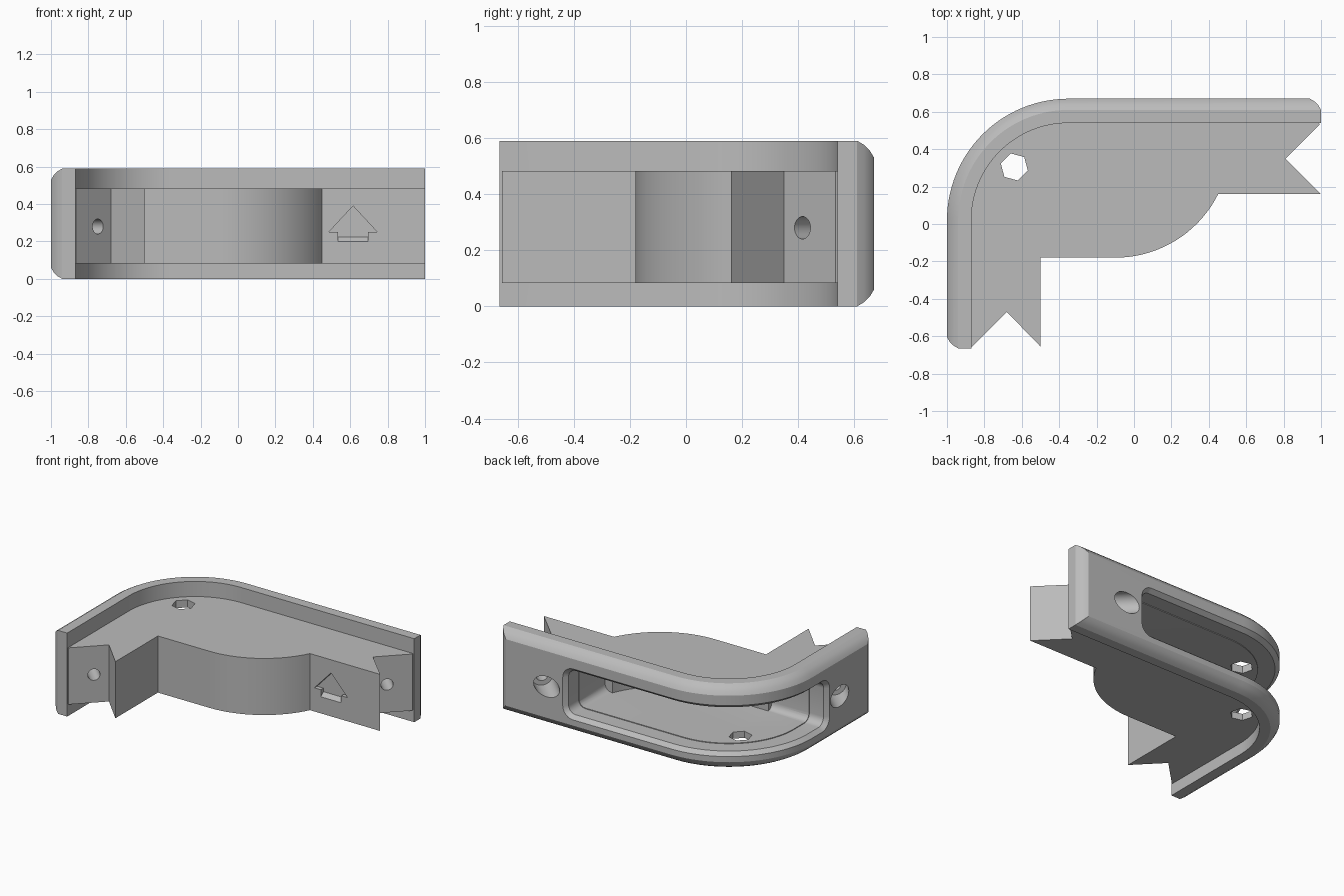
import bpy, bmesh
from math import pi, sin, cos, radians
from mathutils import Vector, Matrix

cube = bpy.data.objects.get("Cube")
if cube:
    bpy.data.objects.remove(cube, do_unlink=True)

grey = bpy.data.materials.new("light_grey")
grey.use_nodes = True
grey.diffuse_color = (0.5, 0.5, 0.5, 1)
grey.node_tree.nodes["Principled BSDF"].inputs["Base Color"].default_value = (0.5, 0.5, 0.5, 1)

R, CX, CY = 0.65, -0.35, 0.02      # outer corner bend
FRONT, LEN_A, LEN_B = -0.665, 0.685, 1.35
ARC = R * pi / 2
MID = 0.28                         # height of slot and screw holes


def along(s, d):
    """Plan point at length s on the outer wall, moved outward by d."""
    if s < LEN_A:
        return (-1 - d, FRONT + s)
    if s > LEN_A + ARC:
        return (CX + s - LEN_A - ARC, CY + R + d)
    a = pi - (s - LEN_A) / R
    return (CX + (R + d) * cos(a), CY + (R + d) * sin(a))


def wall(d, start, end, n=28):
    """Points along the outer wall between two lengths, at offset d."""
    stops = [start] + [LEN_A + ARC * i / n for i in range(n + 1)] + [end]
    return [along(s, d) for s in stops]


def arc(cx, cy, r, a0, a1, n=18):
    return [(cx + r * cos(radians(a0 + (a1 - a0) * i / n)),
             cy + r * sin(radians(a0 + (a1 - a0) * i / n))) for i in range(n + 1)]


def finish(bm, name):
    bmesh.ops.recalc_face_normals(bm, faces=bm.faces)
    mesh = bpy.data.meshes.new(name)
    bm.to_mesh(mesh)
    bm.free()
    mesh.materials.append(grey)
    ob = bpy.data.objects.new(name, mesh)
    bpy.context.collection.objects.link(ob)
    return ob


def prism(points, z0, z1):
    bm = bmesh.new()
    face = bm.faces.new([bm.verts.new((x, y, z0)) for x, y in points])
    new = bmesh.ops.extrude_face_region(bm, geom=[face])["geom"]
    bmesh.ops.translate(bm, verts=[v for v in new if isinstance(v, bmesh.types.BMVert)],
                        vec=(0, 0, z1 - z0))
    return bm


def combine(target, tool, operation):
    mod = target.modifiers.new(operation.lower(), "BOOLEAN")
    mod.operation, mod.solver, mod.object = operation, "EXACT", tool
    bpy.context.view_layer.objects.active = target
    bpy.ops.object.modifier_apply(modifier=mod.name)
    bpy.data.objects.remove(tool, do_unlink=True)


# Outer band with softened outer edges and ends
total = LEN_A + ARC + LEN_B
outer = wall(0, 0, total)
bm = prism(outer + wall(-0.13, 0, total)[::-1], 0, 0.59)
on_outer = {v for v in bm.verts
            if any((v.co.xy - Vector(p)).length < 1e-4 for p in outer)}
ends = [Vector(outer[0]), Vector(outer[-1])]


def soft(e):
    a, b = e.verts
    if a not in on_outer or b not in on_outer:
        return False
    flat = abs(a.co.z - b.co.z) < 1e-5
    return flat or any((a.co.xy - p).length < 1e-4 for p in ends)


bmesh.ops.bevel(bm, geom=[e for e in bm.edges if soft(e)], offset=0.06,
                offset_type="OFFSET", segments=3, profile=0.35, affect="EDGES")
bracket = finish(bm, "corner_bracket")

# Inner body with notched ends and a rounded inside corner
body = [(0.992, 0.532), (0.81, 0.35), (1, 0.16)]
body += arc(-0.1, 0.435, 0.615, -26.5, -90)
body += [(-0.5, -0.18), (-0.5, -0.655), (-0.68, -0.47), (-0.865, -0.655)]
body += wall(-0.08, 0.03, total - 0.03)
combine(bracket, finish(prism(body, 0.083, 0.483), "inner_body"), "UNION")

# Hollow inside the body, rounded at both end walls
END_X, END_Y = 0.465, -0.145
hollow = [(END_X, 0.24)] + arc(-0.1, 0.435, 0.54, -21, -90)
hollow += [(-0.57, -0.105), (-0.57, END_Y)]
hollow += wall(-0.1, END_Y - FRONT, LEN_A + ARC + END_X - CX)
bm = prism(hollow, MID - 0.15, MID + 0.15)
rims = [e for e in bm.edges if abs(e.verts[0].co.z - e.verts[1].co.z) < 1e-5 and
        (all(abs(v.co.x - END_X) < 1e-4 for v in e.verts) or
         all(abs(v.co.y - END_Y) < 1e-4 for v in e.verts))]
bmesh.ops.bevel(bm, geom=rims, offset=0.05, segments=5, profile=0.5, affect="EDGES")
combine(bracket, finish(bm, "hollow_cutter"), "DIFFERENCE")

# Rounded slot through the band, flared at the outside
S0, S1, HALF, CORNER = 0.515, LEN_A + ARC + 0.82, 0.155, 0.055
LEVELS = [(0.03, 0.055), (0, 0.025), (-0.03, 0), (-0.14, 0)]
columns = [(S0 + CORNER, pi - pi / 2 * i / 6) for i in range(7)]
columns += [(LEN_A + ARC * i / 28, pi / 2) for i in range(29)]
columns += [(S1 - CORNER, pi / 2 - pi / 2 * i / 6) for i in range(7)]
bm = bmesh.new()
grid = []
for centre, a in columns:
    column = []
    for d, grow in LEVELS:
        x, y = along(centre + (CORNER + grow) * cos(a), d)
        h = HALF - CORNER + (CORNER + grow) * sin(a)
        column.append([bm.verts.new((x, y, MID + side * h)) for side in (1, -1)])
    grid.append(column)
last = len(LEVELS) - 1
for p, q in zip(grid, grid[1:]):
    for k in range(last):
        for side in (0, 1):
            bm.faces.new((p[k][side], q[k][side], q[k + 1][side], p[k + 1][side]))
    for k in (0, last):
        bm.faces.new((p[k][0], q[k][0], q[k][1], p[k][1]))
for p in (grid[0], grid[-1]):
    for k in range(last):
        bm.faces.new((p[k][0], p[k + 1][0], p[k + 1][1], p[k][1]))
combine(bracket, finish(bm, "slot_cutter"), "DIFFERENCE")

# Hexagonal hole through top and bottom walls
hexagon = arc(-0.64, 0.305, 0.075, 45, 345, 5)
combine(bracket, finish(prism(hexagon, -0.1, 0.8), "hex_cutter"), "DIFFERENCE")

# Diagonal screw holes with wide counterbores from outside
into = Vector((-1, 1, 0)).normalized()
for start in (Vector((0.875, 0.415, MID)), Vector((-0.748, -0.54, MID))):
    for radius, t0, t1 in ((0.04, -0.08, 0.3), (0.072, 0.18, 0.6)):
        bm = bmesh.new()
        turn = into.to_track_quat("Z", "Y").to_matrix().to_4x4()
        place = Matrix.Translation(start + into * (t0 + t1) / 2) @ turn
        bmesh.ops.create_cone(bm, cap_ends=True, segments=32, radius1=radius,
                              radius2=radius, depth=t1 - t0, matrix=place)
        combine(bracket, finish(bm, "screw_cutter"), "DIFFERENCE")

# Engraved direction arrow with a sloping lower edge
half = [(0.13, 0.25), (0.08, 0.25), (0.08, 0.2)]
arrow = [(0, 0.39)] + half + [(-x, z) for x, z in half[::-1]]
bm = bmesh.new()
rows = [[bm.verts.new((0.615 + x, y, z + (lift if z < 0.21 else 0))) for x, z in arrow]
        for y, lift in ((0.13, -0.025), (0.19, 0.025))]
bm.faces.new(rows[0])
bm.faces.new(rows[1][::-1])
for i in range(len(arrow)):
    j = (i + 1) % len(arrow)
    bm.faces.new((rows[0][i], rows[0][j], rows[1][j], rows[1][i]))
combine(bracket, finish(bm, "arrow_cutter"), "DIFFERENCE")

# Smooth curves, keep crisp edges
bpy.ops.object.select_all(action="DESELECT")
bracket.select_set(True)
bpy.context.view_layer.objects.active = bracket
bpy.ops.object.shade_smooth_by_angle(angle=radians(28))
